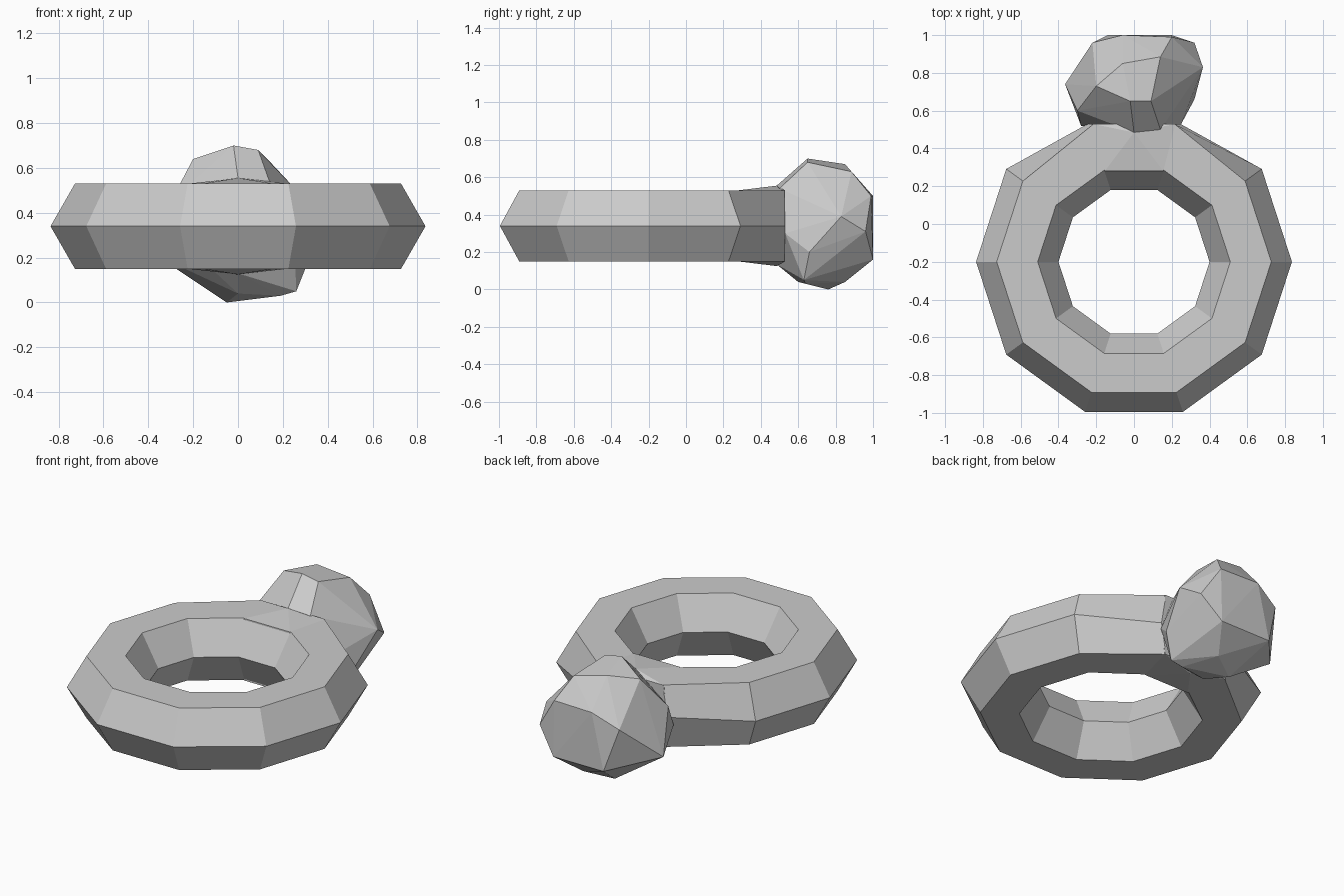
import bpy, bmesh
from math import sin, cos, tau
from mathutils import Vector

old = bpy.data.objects.get("Cube")
if old:
    bpy.data.objects.remove(old, do_unlink=True)

MID_Z = 0.34
RING_Y = -0.2

grey = bpy.data.materials.new("plain_grey")
grey.use_nodes = True
grey.diffuse_color = (0.6, 0.6, 0.6, 1)
grey.node_tree.nodes["Principled BSDF"].inputs["Base Color"].default_value = grey.diffuse_color


def finish(name, bm):
    """Turn a bmesh into a flat shaded grey object."""
    bmesh.ops.recalc_face_normals(bm, faces=bm.faces)
    mesh = bpy.data.meshes.new(name)
    bm.to_mesh(mesh)
    bm.free()
    mesh.materials.append(grey)
    obj = bpy.data.objects.new(name, mesh)
    bpy.context.collection.objects.link(obj)
    return obj


def hull(name, points):
    """Wrap points in a faceted convex shell."""
    bm = bmesh.new()
    for p in points:
        bm.verts.new(p)
    result = bmesh.ops.convex_hull(bm, input=bm.verts)
    spare = [g for g in result["geom_interior"] if isinstance(g, bmesh.types.BMVert)]
    bmesh.ops.delete(bm, geom=spare, context="VERTS")
    bmesh.ops.dissolve_limit(bm, angle_limit=0.03, verts=bm.verts, edges=bm.edges)
    return finish(name, bm)


# Ring band: six-sided section swept through ten segments
SIDES = 10
section = [(0.836, 0), (0.727, 0.19), (0.51, 0.19), (0.4, 0), (0.51, -0.19), (0.727, -0.19)]
bm = bmesh.new()
loops = []
for i in range(SIDES):
    a = tau * i / SIDES
    loops.append([bm.verts.new((r * cos(a), RING_Y + r * sin(a), MID_Z + h)) for r, h in section])
for i, loop in enumerate(loops):
    following = loops[(i + 1) % SIDES]
    for j in range(len(section)):
        k = (j + 1) % len(section)
        bm.faces.new((loop[j], following[j], following[k], loop[k]))

# Stretch the two rear corners towards the stone
for i in (2, 3):
    for j in (0, 1, 5):
        v = loops[i][j]
        v.co.x *= 0.95
        v.co.y = 0.53
finish("ring_band", bm)

# Raised shoulder under the stone, mirrored across x and z
shoulder = [(0.22, 0.53, 0.19), (0.155, 0.28, 0.19), (0, 0.485, 0.215), (0.24, 0.52, 0)]
hull("shoulder", [(sx * x, y, MID_Z + sz * z) for x, y, z in shoulder
                  for sx in (-1, 1) for sz in (-1, 1)])

# Rough cut stone at the back
crown = [(-0.02, 0.65, 0.7), (0.09, 0.65, 0.68), (-0.2, 0.73, 0.64),
         (-0.06, 0.85, 0.67), (0.14, 0.885, 0.63), (-0.06, 1, 0.5)]
girdle = [(-0.365, 0.74, 0.21), (-0.3, 0.6, 0.45), (-0.22, 0.96, 0.42),
          (0.365, 0.83, 0.39), (0.32, 0.96, 0.31), (0.32, 0.66, 0.2),
          (0.2, 1, 0.16), (-0.14, 1, 0.16), (0.2, 0.99, 0.5)]
base = [(-0.05, 0.76, 0), (0.19, 0.64, 0.03), (0.26, 0.63, 0.05),
        (0, 0.6, 0.04), (0.1, 0.85, 0.04)]
front = [(-0.28, 0.52, 0.3), (0.25, 0.53, 0.3), (0, 0.485, 0.555),
         (0.14, 0.5, 0.54), (0, 0.49, 0.13)]
hull("stone", [Vector(p) for p in crown + girdle + base + front])
